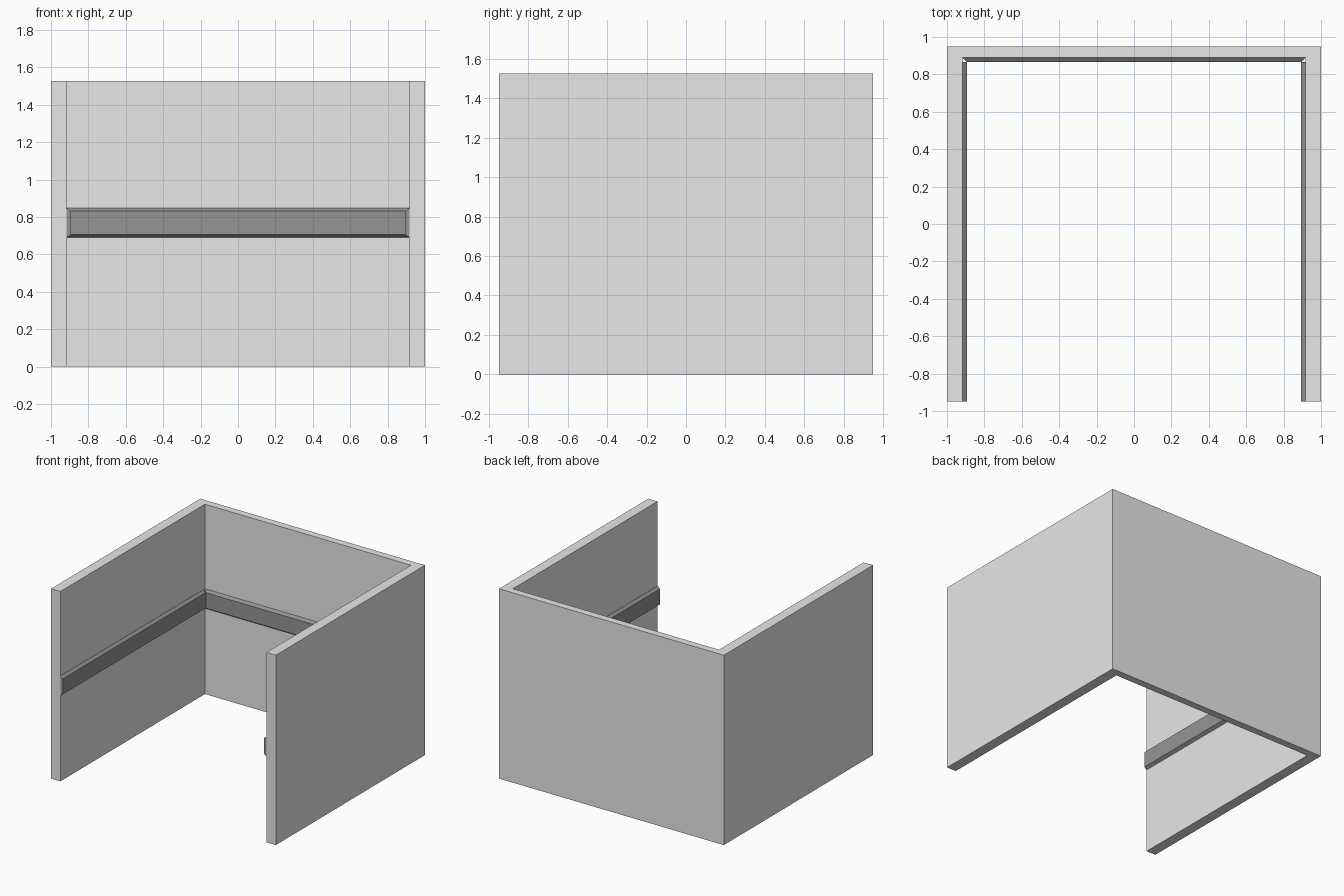
import bpy, bmesh

if "Cube" in bpy.data.objects:
    bpy.data.objects.remove(bpy.data.objects["Cube"])

W, D, H = 1.0, 0.948, 1.527       # half width, half depth, height
XI, YI = 0.917, 0.89              # inner wall faces
RD = 0.023                        # rail depth
Z0, Z1, CH = 0.69, 0.847, 0.016   # rail bottom, top, chamfer


def material(name, v):
    m = bpy.data.materials.new(name)
    m.diffuse_color = (v, v, v, 1)
    m.use_nodes = True
    m.node_tree.nodes["Principled BSDF"].inputs["Base Color"].default_value = m.diffuse_color
    return m


def loft(name, ring_a, ring_b, mat):
    """Closed solid between two matching outlines."""
    bm = bmesh.new()
    a = [bm.verts.new(p) for p in ring_a]
    b = [bm.verts.new(p) for p in ring_b]
    bm.faces.new(a)
    bm.faces.new(b)
    n = len(a)
    for i in range(n):
        j = (i + 1) % n
        bm.faces.new((a[i], a[j], b[j], b[i]))
    bmesh.ops.recalc_face_normals(bm, faces=bm.faces)
    me = bpy.data.meshes.new(name)
    bm.to_mesh(me)
    bm.free()
    me.materials.append(mat)
    ob = bpy.data.objects.new(name, me)
    bpy.context.collection.objects.link(ob)
    return ob


wall_mat = material("light grey", 0.8)
rail_mat = material("dark grey", 0.3)

# U-shaped walls
plan = [(-W, -D), (-XI, -D), (-XI, YI), (XI, YI), (XI, -D), (W, -D), (W, D), (-W, D)]
loft("walls", [(x, y, 0) for x, y in plan], [(x, y, H) for x, y in plan], wall_mat)

# Side rails: bevelled strip along each inner side wall
for s, side in ((-1, "left"), (1, "right")):
    prof = [(s * XI, Z0), (s * (XI - RD), Z0 + CH),
            (s * (XI - RD), Z1 - CH), (s * XI, Z1)]
    loft(side + "_rail", [(x, -D, z) for x, z in prof],
         [(x, YI - RD, z) for x, z in prof], rail_mat)


# Back rail: bevelled strip with mitred ends
def rect(x, y, za, zb):
    return [(-x, y, za), (x, y, za), (x, y, zb), (-x, y, zb)]


loft("back_rail", rect(XI, YI, Z0, Z1),
     rect(XI - RD, YI - RD, Z0 + CH, Z1 - CH), rail_mat)
